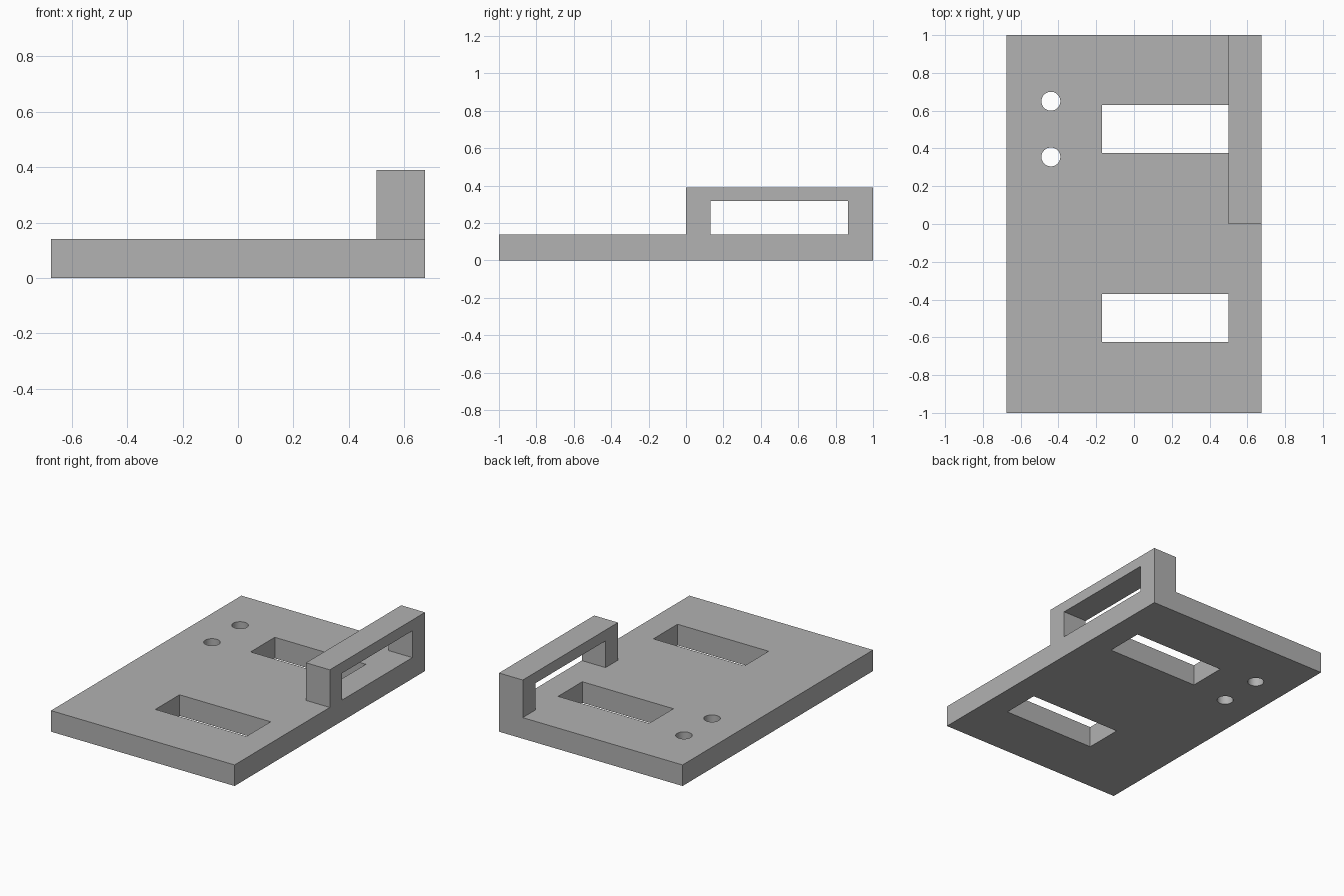
import bpy
import bmesh
from math import radians

cube = bpy.data.objects.get("Cube")
if cube:
    bpy.data.objects.remove(cube, do_unlink=True)

grey = bpy.data.materials.new("plain grey")
grey.use_nodes = True
colour = (0.445, 0.445, 0.445, 1)
grey.diffuse_color = colour
grey.node_tree.nodes["Principled BSDF"].inputs["Base Color"].default_value = colour

HALF_X, THICK = 0.675, 0.14
ARCH_TOP = 0.39


def box(name, x, y, z):
    """Box spanning the given (low, high) ranges."""
    bpy.ops.mesh.primitive_cube_add(size=1)
    ob = bpy.context.object
    ob.name = name
    ob.location = [(a + b) / 2 for a, b in (x, y, z)]
    ob.scale = [b - a for a, b in (x, y, z)]
    bpy.ops.object.transform_apply(location=True, scale=True)
    return ob


def cut(target, cutter):
    """Subtract the cutter from the target and discard it."""
    mod = target.modifiers.new("cut", "BOOLEAN")
    mod.operation = "DIFFERENCE"
    mod.solver = "EXACT"
    mod.object = cutter
    bpy.context.view_layer.objects.active = target
    bpy.ops.object.modifier_apply(modifier=mod.name)
    bpy.data.objects.remove(cutter, do_unlink=True)


def extruded_along_x(name, profile, x0, x1):
    """Solid made from a closed y-z profile."""
    bm = bmesh.new()
    face = bm.faces.new([bm.verts.new((x0, y, z)) for y, z in profile])
    swept = bmesh.ops.extrude_face_region(bm, geom=[face])["geom"]
    moved = [g for g in swept if isinstance(g, bmesh.types.BMVert)]
    bmesh.ops.translate(bm, verts=moved, vec=(x1 - x0, 0, 0))
    bmesh.ops.recalc_face_normals(bm, faces=bm.faces)
    mesh = bpy.data.meshes.new(name)
    bm.to_mesh(mesh)
    bm.free()
    ob = bpy.data.objects.new(name, mesh)
    bpy.context.collection.objects.link(ob)
    return ob


# Base plate
plate = box("base_plate", (-HALF_X, HALF_X), (-1, 1), (0, THICK))

# Rectangular slots through the plate
for y in (-0.498, 0.502):
    cut(plate, box("slot_cutter", (-0.17, 0.5), (y - 0.127, y + 0.127), (-0.1, 0.3)))

# Round holes through the plate
for y in (0.355, 0.65):
    bpy.ops.mesh.primitive_cylinder_add(vertices=48, radius=0.05, depth=0.4,
                                        location=(-0.44, y, THICK / 2))
    cut(plate, bpy.context.object)

# Raised arch along the left edge: two posts and a top bar
arch = extruded_along_x("side_arch", [
    (0, THICK), (0, ARCH_TOP), (1, ARCH_TOP), (1, THICK),
    (0.867, THICK), (0.867, 0.318), (0.13, 0.318), (0.13, THICK),
], 0.5, HALF_X)

for ob in (plate, arch):
    ob.data.materials.clear()
    ob.data.materials.append(grey)

# Smooth hole walls, sharp box edges
bpy.ops.object.select_all(action="DESELECT")
plate.select_set(True)
bpy.context.view_layer.objects.active = plate
bpy.ops.object.shade_smooth_by_angle(angle=radians(30))
